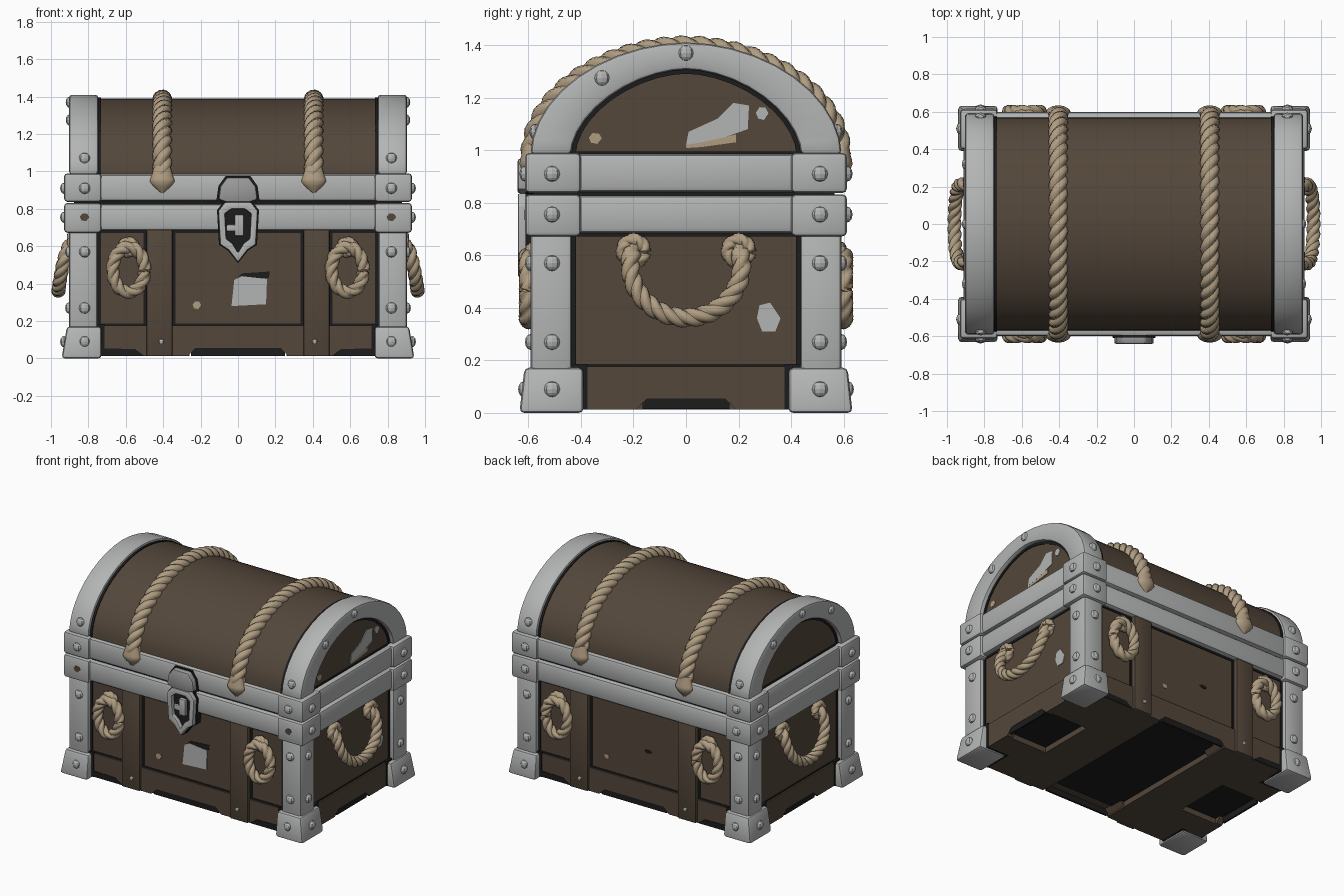
import bpy, bmesh, math
from mathutils import Vector

if "Cube" in bpy.data.objects:
    bpy.data.objects.remove(bpy.data.objects["Cube"])


def material(name, rgb):
    m = bpy.data.materials.new(name)
    m.diffuse_color = (*rgb, 1)
    m.use_nodes = True
    m.node_tree.nodes["Principled BSDF"].inputs["Base Color"].default_value = m.diffuse_color
    return m


METAL = material("grey metal", (0.45, 0.46, 0.455))
LOCK = material("dark grey metal", (0.33, 0.33, 0.335))
WOOD = material("brown wood", (0.088, 0.063, 0.043))
ROPE = material("tan rope", (0.43, 0.335, 0.22))
BLACK = material("black edging", (0.012, 0.012, 0.012))


def finish(bm, name, mat, bev=0, angle=35):
    bmesh.ops.recalc_face_normals(bm, faces=bm.faces[:])
    if bev:
        bmesh.ops.bevel(bm, geom=[e for e in bm.edges if e.calc_face_angle(0) > 0.6],
                        offset=bev, segments=2, profile=0.5, affect='EDGES')
    me = bpy.data.meshes.new(name)
    bm.to_mesh(me)
    bm.free()
    me.materials.append(mat)
    for p in me.polygons:
        p.use_smooth = True
    me.set_sharp_from_angle(angle=math.radians(angle))
    ob = bpy.data.objects.new(name, me)
    bpy.context.collection.objects.link(ob)
    return ob


def box(name, x0, x1, y0, y1, z0, z1, mat, bev=0, taper=1):
    """Box between two corners; taper pulls in the outer (x1, y1) top edges."""
    bm = bmesh.new()
    bmesh.ops.create_cube(bm, size=2)
    for v in bm.verts:
        t = taper if v.co.z > 0 else 1
        v.co = (x1 * t if v.co.x > 0 else x0, y1 * t if v.co.y > 0 else y0,
                z1 if v.co.z > 0 else z0)
    return finish(bm, name, mat, bev)


def put(axis, u, v, d):
    return (d, u, v) if axis == 'x' else (u, d, v)


def prism(name, pts, axis, d0, d1, mat, bev=0):
    bm = bmesh.new()
    a = [bm.verts.new(put(axis, u, v, d0)) for u, v in pts]
    b = [bm.verts.new(put(axis, u, v, d1)) for u, v in pts]
    bm.faces.new(a)
    bm.faces.new(b)
    n = len(pts)
    for i in range(n):
        j = (i + 1) % n
        bm.faces.new((a[i], a[j], b[j], b[i]))
    return finish(bm, name, mat, bev)


def chip(name, u, v, ru, rv, axis, d0, d1, mat):
    prism(name, [(u + ru * math.cos(a), v + rv * math.sin(a)) for a in range(6)], axis, d0, d1, mat)


def ring_prism(name, outer, inner, axis, d0, d1, mat, closed, bev=0):
    """Extruded band between two outlines of equal point count."""
    bm = bmesh.new()
    rows = [[bm.verts.new(put(axis, u, v, d)) for u, v in pts]
            for pts, d in ((outer, d0), (outer, d1), (inner, d1), (inner, d0))]
    n = len(outer)
    for i in range(n if closed else n - 1):
        j = (i + 1) % n
        for k in range(4):
            r, s = rows[k], rows[(k + 1) % 4]
            bm.faces.new((r[i], r[j], s[j], s[i]))
    if not closed:
        bm.faces.new([r[0] for r in rows])
        bm.faces.new([r[-1] for r in rows])
    return finish(bm, name, mat, bev)


def sweep(name, pts, radii, normal, mat, depth=0.0, pitch=0.2, closed=False, flat=1, n=18):
    """Three-lobed twisted section carried along a path."""
    bm = bmesh.new()
    pts = [Vector(p) for p in pts]
    N, m = Vector(normal), len(pts)
    steps = [(pts[(i + 1) % m] - pts[i]).length for i in range(m)]
    total = sum(steps if closed else steps[:-1])
    k = round(3 * total / pitch)
    rings, run = [], 0
    for i, p in enumerate(pts):
        a = pts[i - 1] if (i or closed) else p
        b = pts[(i + 1) % m] if (i < m - 1 or closed) else p
        T = (b - a).normalized()
        B = T.cross(N).normalized()
        M = B.cross(T)
        phi = run / total * k * 2 * math.pi / 3 if depth else 0
        ring = []
        for j in range(n):
            th = 2 * math.pi * j / n
            r = radii[min(i, len(radii) - 1)] * (1 - depth + depth * abs(math.cos(1.5 * th)))
            ring.append(bm.verts.new(p + M * r * math.cos(th + phi) + B * r * flat * math.sin(th + phi)))
        rings.append(ring)
        run += steps[i]
    for i in range(m if closed else m - 1):
        s = k * n // 3 if i == m - 1 else 0
        r, q = rings[i], rings[(i + 1) % m]
        for j in range(n):
            bm.faces.new((r[j], r[(j + 1) % n], q[(j + 1 - s) % n], q[(j - s) % n]))
    if not closed:
        bm.faces.new(rings[0])
        bm.faces.new(rings[-1])
    return finish(bm, name, mat, 0, 50)


def rivet(loc, axis, r=0.03):
    bm = bmesh.new()
    bmesh.ops.create_uvsphere(bm, u_segments=8, v_segments=6, radius=r)
    for v in bm.verts:
        v.co[axis] *= 0.7
        v.co += Vector(loc)
    finish(bm, "rivet", METAL, 0, 20)


def arc(a, h, p=1.05, z=0.985, n=20):
    """Half ellipse, slightly pinched at the shoulders by the power p."""
    c = [(math.cos(math.pi * i / n), abs(math.sin(math.pi * i / n))) for i in range(n + 1)]
    return [(a * math.copysign(abs(u) ** p, u), z + h * v ** p) for u, v in c]


# wooden body, lid and black joints
box("body_panel", -.87, .87, -.56, .56, .07, .69, WOOD)
box("rim_core", -.876, .876, -.566, .566, .672, .995, BLACK)
prism("lid_panel", arc(.57, .405, n=28), 'x', -.87, .87, WOOD)
box("plinth_joint", -.874, .874, -.564, .564, .176, .186, BLACK)
box("underside", -.86, .86, -.50, .50, .05, .075, BLACK)


# plinth rails with a shallow notch below, and the underside frame
def notched(w, c):
    return [(-w, 0.012), (-c, 0.012), (-c + .04, .055), (c - .04, .055), (c, 0.012), (w, 0.012), (w, .176), (-w, .176)]


for s in (-1, 1):
    prism("plinth_rail_long", notched(.87, .27), 'y', s * .41, s * .575, WOOD)
    prism("plinth_rail_side", notched(.55, .19), 'x', s * .84, s * .885, WOOD)
    box("notch_shadow_long", -.25, .25, s * .56, s * .573, .014, .056, BLACK)
    box("notch_shadow_side", s * .87, s * .883, -.165, .165, .014, .056, BLACK)
    box("underside_strap", s * .26, s * .56, -.56, .56, .012, .08, WOOD)
    for t in (-1, 1):
        box("underside_corner", s * .5, s * .88, t * .20, t * .55, .012, .08, WOOD)
        prism("notch_shadow_end", [(s * .5, .014), (s * .73, .014), (s * .73, .055), (s * .55, .05)],
              'y', t * .56, t * .579, BLACK)
        box("strap_edging", s * .335, s * .505, t * .5, t * .5665, .18, .685, BLACK)
        box("wood_strap", s * .35, s * .49, t * .5, t * .592, .012, .69, WOOD, .008)
        rivet((s * .41, t * .592, .09), 1, .014)

# metal rims
box("lower_rim", -.912, .912, -.598, .598, .685, .827, METAL, .02)
box("upper_rim", -.912, .912, -.598, .598, .841, .985, METAL, .02)

# corner posts, feet and corner blocks
for sx in (-1, 1):
    for sy in (-1, 1):
        box("post_edging", sx * .733, sx * .876, sy * .418, sy * .566, .02, .69, BLACK)
        box("corner_post", sx * .75, sx * .903, sy * .435, sy * .592, .1, .70, METAL, .018)
        box("foot_edging", sx * .715, sx * .889, sy * .375, sy * .579, .012, .185, BLACK)
        box("corner_foot", sx * .73, sx * .943, sy * .39, sy * .634, 0, .172, METAL, .018, .97)
        box("lower_corner_block", sx * .73, sx * .93, sy * .40, sy * .613, .672, .832, METAL, .018)
        box("upper_corner_block", sx * .73, sx * .93, sy * .40, sy * .613, .837, .99, METAL, .018)
        for z, px, py in ((.09, .93, .618), (.27, .903, .592), (.57, .903, .592),
                          (.755, .93, .613), (.91, .93, .613)):
            if z == .755 and sy < 0:
                chip("worn_chip", sx * .82, z, .026, .022, 'y', -.60, -.6155, WOOD)
            else:
                rivet((sx * .82, sy * py, z), 1)
            rivet((sx * px, sy * .51, z), 0)
        rivet((sx * .82, sy * .575, 1.07), 1)
        if (sx, sy) != (1, 1):
            rivet((sx * .90, sy * .32, 1.275), 0)
    # lid end arches
    ring_prism("arch_edging", arc(.576, .411), arc(.42, .306, 1.14), 'x', sx * .732, sx * .876, BLACK, False)
    ring_prism("lid_arch", arc(.592, .425), arc(.437, .322, 1.14), 'x', sx * .748, sx * .903, METAL, False, .015)
    rivet((sx * .90, 0, 1.37), 0)

# ropes over the lid with pointed ends
for s in (-1, 1):
    x = s * .405
    path = [(x, u, v) for u, v in arc(.578, .40, 1.04, n=130)]
    sweep("lid_rope", path, [.053], (1, 0, 0), ROPE, .25, .2)
    for t in (-1, 1):
        zs = (1.03, 1.01, .98, .96, .945, .92, .90, .88)
        rs = (.04, .048, .056, .065, .067, .048, .025, .003)
        sweep("rope_tip", [(x, t * .594, z) for z in zs], rs, (1, 0, 0), ROPE, flat=.6)

# rope loops on front and back
for s in (-1, 1):
    for t in (-1, 1):
        loop = [(s * .585 + .085 * math.cos(a), t * .60, .475 + .12 * math.sin(a))
                for a in (2 * math.pi * i / 64 for i in range(64))]
        sweep("rope_loop", loop, [.037], (0, 1, 0), ROPE, .25, .17, True)
        knot = [(s * .585 + .035 * math.cos(a), t * .585, .595 + .03 * math.sin(a))
                for a in (2 * math.pi * i / 24 for i in range(24))]
        sweep("loop_knot", knot, [.028], (0, 1, 0), ROPE, .2, .1, True)

# side rope handles with coiled ends
for s in (-1, 1):
    path = []
    for i in range(81):
        t = i / 80
        a = math.radians(165 + 210 * t)
        path.append((s * (.885 + .075 * math.sin(math.pi * t) ** .5), .212 * math.cos(a), .562 + .2 * math.sin(a)))
    sweep("side_handle", path, [.038], (1, 0, 0), ROPE, .25, .17)
    for t in (-1, 1):
        coil = [(s * .888, t * .2 + .042 * math.cos(a), .617 + .042 * math.sin(a))
                for a in (2 * math.pi * i / 28 for i in range(28))]
        sweep("handle_coil", coil, [.027], (1, 0, 0), ROPE, .2, .12, True)

# front lock: hasp hump and open shield
hump = [(-.105, .85), (-.095, .92), (-.06, .968), (.06, .968), (.095, .92), (.105, .85), (.06, .835), (-.06, .835)]
prism("hasp_edging", [(u * 1.1, .9 + (v - .9) * 1.12) for u, v in hump], 'y', -.58, -.607, BLACK)
prism("hasp", hump, 'y', -.58, -.642, LOCK, .012)
shield = [(-.07, .835), (.07, .835), (.105, .79), (.095, .61), (.05, .58), (0, .515), (-.05, .58), (-.095, .61), (-.105, .79)]
hole = [(-.035, .80), (.035, .80), (.07, .775), (.063, .64), (.03, .615), (0, .565), (-.03, .615), (-.063, .64), (-.07, .775)]
prism("shield_back", [(u * 1.07, .68 + (v - .68) * 1.03) for u, v in shield], 'y', -.56, -.61, BLACK)
ring_prism("shield_frame", shield, hole, 'y', -.59, -.64, METAL, True, .006)
box("shield_bar", -.018, .03, -.60, -.632, .655, .77, METAL, .006)
box("shield_pin", -.062, -.01, -.60, -.628, .68, .715, METAL, .006)

# painted wear patches
FY, SX = (-.555, -.565), (.865, .8745)
prism("front_patch", [(-.02, .42), (.02, .44), (.155, .425), (.15, .29), (-.035, .28)], 'y', *FY, METAL)
prism("front_dark_patch", [(-.01, .425), (.02, .455), (.17, .465), (.165, .43)], 'y', -.555, -.563, BLACK)
chip("front_chip", -.22, .285, .023, .022, 'y', *FY, ROPE)
chip("back_chip", .22, .285, .02, .016, 'y', .555, .565, ROPE)
chip("back_dark_chip", -.1, .40, .03, .012, 'y', .555, .565, BLACK)
prism("lid_patch", [(0, 1.02), (.01, 1.07), (.12, 1.12), (.18, 1.18), (.24, 1.17), (.235, 1.08), (.15, 1.05), (.06, 1.03)],
      'x', *SX, METAL)
prism("lid_patch_edge", [(0, 1.008), (.06, 1.012), (.19, 1.03), (.19, 1.06), (.06, 1.03), (0, 1.022)], 'x', .865, .874, ROPE)
chip("lid_dot", .29, 1.14, .024, .026, 'x', *SX, METAL)
chip("lid_chip", -.345, 1.045, .025, .022, 'x', *SX, ROPE)
prism("side_patch", [(.28, .41), (.32, .42), (.36, .36), (.34, .31), (.29, .31), (.27, .36)], 'x', *SX, METAL)
